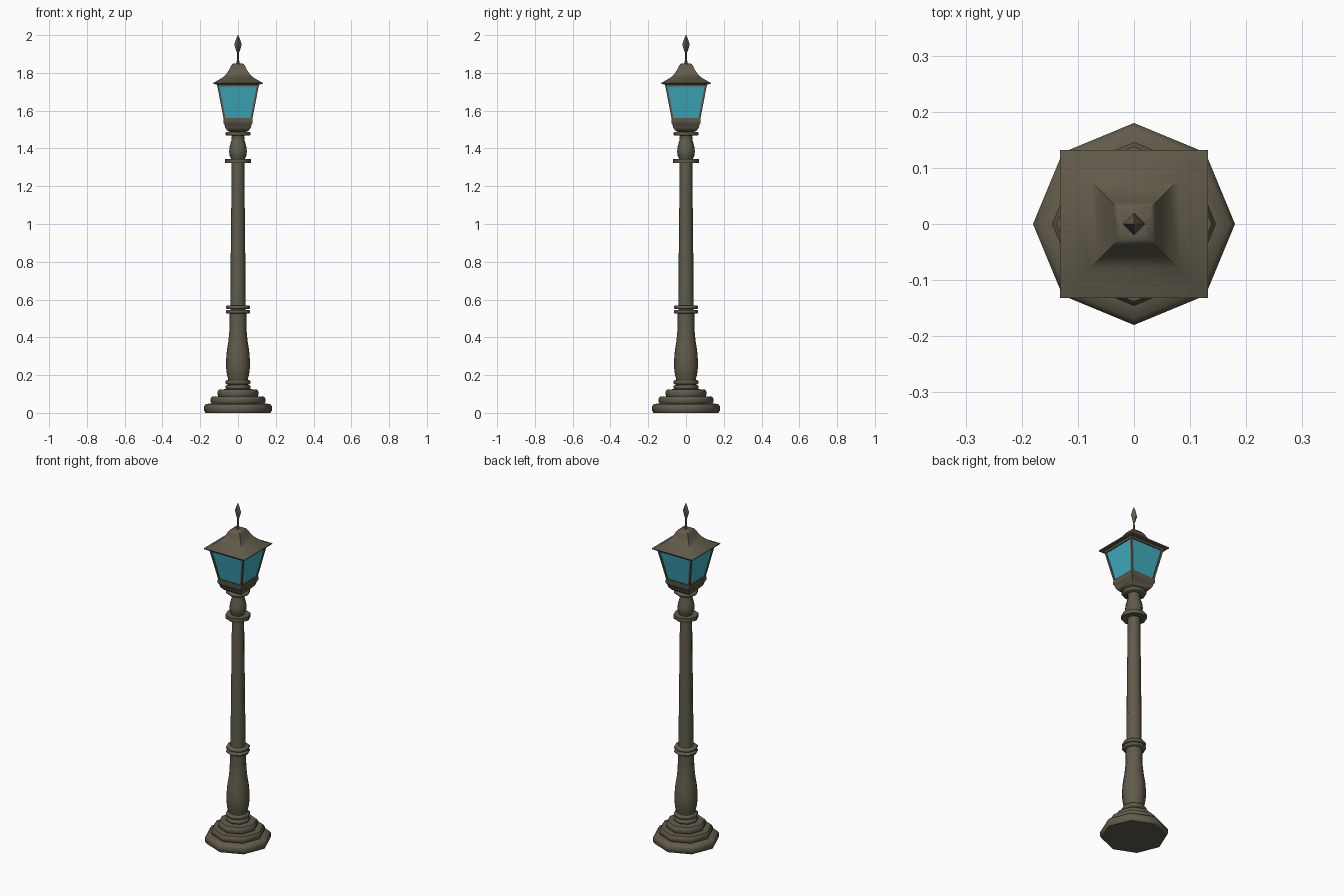
import bpy, bmesh, math
from mathutils import Vector

if "Cube" in bpy.data.objects:
    bpy.data.objects.remove(bpy.data.objects["Cube"])


def material(name, rgb):
    m = bpy.data.materials.new(name)
    m.diffuse_color = (*rgb, 1)
    m.use_nodes = True
    m.node_tree.nodes["Principled BSDF"].inputs["Base Color"].default_value = m.diffuse_color
    return m


IRON = material("dark_bronze", (0.12, 0.105, 0.07))
GLASS = material("blue_glass", (0.05, 0.42, 0.52))


def finish(name, bm, mat, angle=40):
    bmesh.ops.recalc_face_normals(bm, faces=bm.faces)
    me = bpy.data.meshes.new(name)
    bm.to_mesh(me)
    bm.free()
    me.materials.append(mat)
    ob = bpy.data.objects.new(name, me)
    bpy.context.collection.objects.link(ob)
    bpy.ops.object.select_all(action='DESELECT')
    ob.select_set(True)
    bpy.context.view_layer.objects.active = ob
    if angle:
        bpy.ops.object.shade_smooth_by_angle(angle=math.radians(angle))
    return ob


def turned(name, profile, sides=8, mat=IRON, angle=50):
    """Stack of n-sided rings from (radius, z); 4-sided 'square' uses half widths."""
    square = sides == "square"
    n = 4 if square else sides
    turn, k = (math.pi / 4, math.sqrt(2)) if square else (0, 1)
    bm = bmesh.new()
    rings = [[bm.verts.new((r * k * math.cos(turn + i * math.tau / n),
                            r * k * math.sin(turn + i * math.tau / n), z))
              for i in range(n)] for r, z in profile]
    for a, b in zip(rings, rings[1:]):
        for i in range(n):
            j = (i + 1) % n
            bm.faces.new((a[i], a[j], b[j], b[i]))
    bm.faces.new(rings[0][::-1])
    bm.faces.new(rings[-1])
    return finish(name, bm, mat, angle)


def ring(name, r, z0, z1):
    h = (z1 - z0) * 0.25
    return turned(name, [(r - 0.006, z0), (r, z0 + h), (r, z1 - h), (r - 0.006, z1)])


# Stepped octagonal foot
turned("base", [(0.172, 0), (0.18, 0.012), (0.18, 0.034), (0.17, 0.047), (0.14, 0.05),
                (0.146, 0.06), (0.146, 0.074), (0.138, 0.086), (0.105, 0.088),
                (0.109, 0.098), (0.109, 0.112), (0.1, 0.124), (0.055, 0.126)])
ring("base_ring_lower", 0.066, 0.125, 0.147)
ring("base_ring_upper", 0.066, 0.151, 0.175)
turned("base_neck", [(0.052, 0.12), (0.052, 0.18)])

# Swelling lower post and slim shaft
turned("lower_post", [(0.05, 0.172), (0.058, 0.2), (0.063, 0.24), (0.063, 0.28), (0.059, 0.33),
                      (0.051, 0.38), (0.046, 0.43), (0.044, 0.48), (0.044, 0.53)])
ring("post_ring_lower", 0.064, 0.526, 0.545)
ring("post_ring_upper", 0.064, 0.549, 0.568)
turned("shaft", [(0.041, 0.52), (0.04, 0.7), (0.033, 1.33)])

# Collar and baluster under the lantern
turned("collar", [(0.068, 1.323), (0.068, 1.345)])
turned("baluster", [(0.034, 1.34), (0.044, 1.362), (0.047, 1.385), (0.043, 1.415),
                    (0.034, 1.445), (0.033, 1.465), (0.04, 1.478)])
ring("lantern_ring", 0.066, 1.468, 1.488)

# Lantern cup, square in plan
turned("lantern_cup", [(0.04, 1.486), (0.055, 1.493), (0.068, 1.51), (0.073, 1.53),
                       (0.078, 1.535), (0.078, 1.556)], "square")

# Glass body, slightly inset behind the frame
Z0, Z1, W0, W1 = 1.55, 1.742, 0.075, 0.112
turned("glass", [(W0 - 0.005, Z0), (W1 - 0.005, Z1)], "square", GLASS, 0)

# Sloping corner bars
T = 0.011
for sx in (-1, 1):
    for sy in (-1, 1):
        bm = bmesh.new()
        bmesh.ops.create_cube(bm, size=1)
        for v in bm.verts:
            top = v.co.z > 0
            w = W1 if top else W0
            v.co = Vector((sx * (w - T * (v.co.x < 0)),
                           sy * (w - T * (v.co.y < 0)), Z1 if top else Z0))
        finish("corner_bar", bm, IRON, 0)

# Rails above and below the panes
turned("top_rail", [(0.1105, 1.728), (0.1135, 1.745)], "square", angle=0)
turned("bottom_rail", [(0.0765, 1.55), (0.0775, 1.561)], "square", angle=0)

# Flared roof and spear finial
turned("roof", [(0.105, 1.738), (0.13, 1.741), (0.132, 1.747), (0.105, 1.761), (0.08, 1.777),
                (0.061, 1.795), (0.048, 1.815), (0.038, 1.836), (0.03, 1.847), (0.02, 1.85)],
       "square")
turned("finial", [(0.01, 1.845), (0.006, 1.865), (0.005, 1.905), (0.012, 1.925),
                  (0.02, 1.95), (0.012, 1.975), (0.001, 2.0)], 4)
